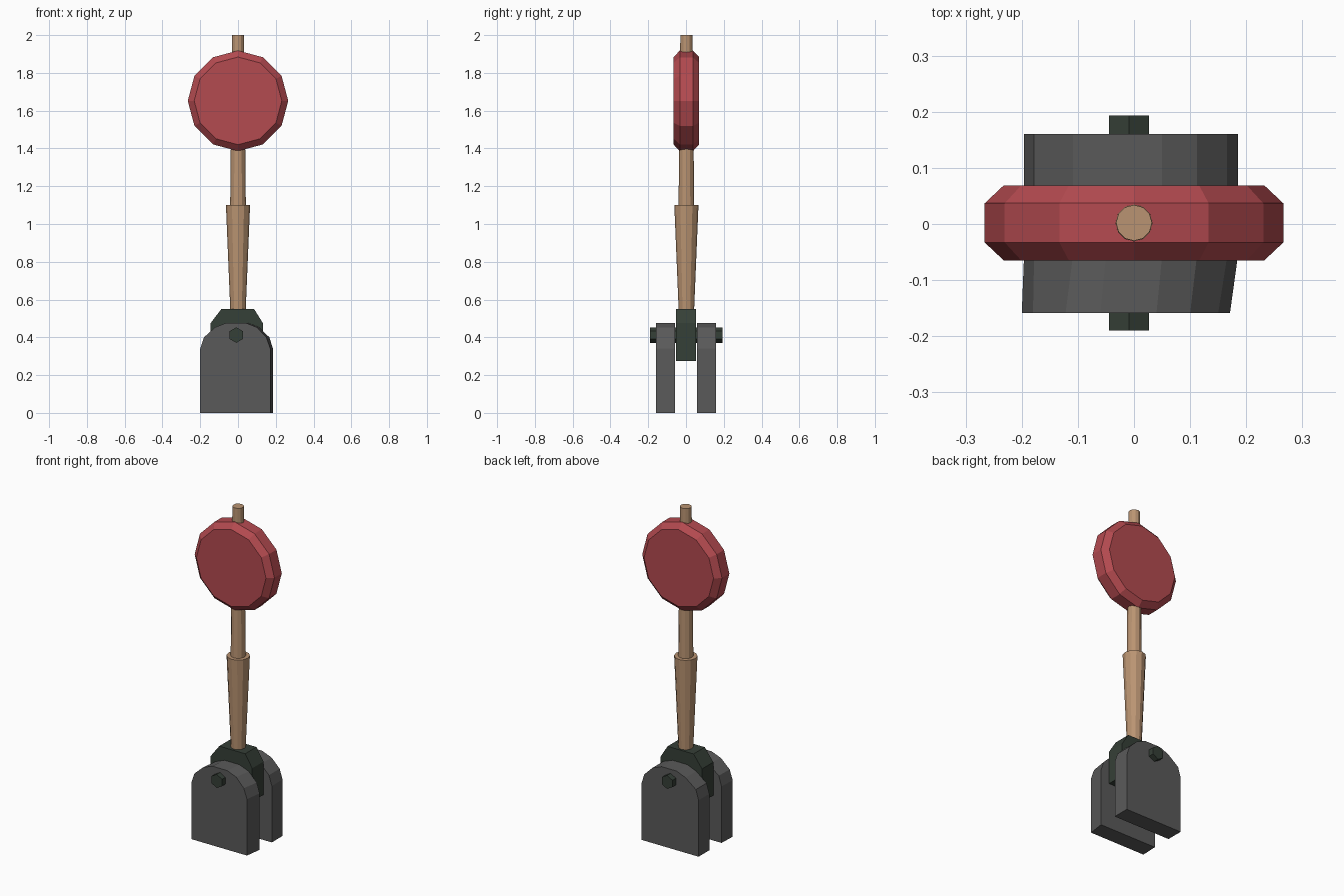
import bpy, bmesh, math
from mathutils import Vector

if "Cube" in bpy.data.objects:
    bpy.data.objects.remove(bpy.data.objects["Cube"])


def material(name, rgb):
    m = bpy.data.materials.new(name)
    m.diffuse_color = (*rgb, 1)
    m.use_nodes = True
    m.node_tree.nodes["Principled BSDF"].inputs["Base Color"].default_value = m.diffuse_color
    return m


RED = material("red paint", (0.456, 0.069, 0.080))
WOOD = material("tan wood", (0.49, 0.295, 0.168))
GREY = material("grey metal", (0.102, 0.102, 0.102))
GREEN = material("dark green metal", (0.036, 0.050, 0.038))


def loft(name, rings, mat):
    """Join equal-length rings of points into one capped solid."""
    bm = bmesh.new()
    loops = [[bm.verts.new(p) for p in ring] for ring in rings]
    n = len(loops[0])
    for a, b in zip(loops, loops[1:]):
        for i in range(n):
            j = (i + 1) % n
            bm.faces.new((a[i], a[j], b[j], b[i]))
    bm.faces.new(loops[0])
    bm.faces.new(loops[-1])
    bmesh.ops.recalc_face_normals(bm, faces=bm.faces)
    me = bpy.data.meshes.new(name)
    bm.to_mesh(me)
    bm.free()
    me.materials.append(mat)
    ob = bpy.data.objects.new(name, me)
    bpy.context.collection.objects.link(ob)
    return ob


def circle(r, n, centre, axis, phase=0.0):
    pts = []
    for i in range(n):
        a = phase + 2 * math.pi * i / n
        u, v = r * math.cos(a), r * math.sin(a)
        off = (u, v, 0) if axis == "z" else (u, 0, v)
        pts.append(Vector(centre) + Vector(off))
    return pts


def extrude_y(profile, y):
    return [(x, y, z) for x, z in profile]


# Bevelled twelve-sided disc
loft("disc", [circle(r, 12, (0, y, 1.652), "y")
              for y, r in ((-0.065, 0.232), (-0.033, 0.266),
                           (0.037, 0.266), (0.069, 0.232))], RED)

# Lever rod and tapered grip
loft("lever_rod", [circle(r, 12, (0, 0.002, z), "z")
                   for z, r in ((1.05, 0.042), (2.0, 0.032))], WOOD)
loft("grip", [circle(r, 12, (0, 0.002, z), "z")
              for z, r in ((0.50, 0.039), (1.10, 0.064))], WOOD)

# Pivot block between the plates
block = [(-0.145, 0.275), (-0.145, 0.475), (-0.088, 0.55),
         (0.085, 0.55), (0.132, 0.475), (0.132, 0.275)]
loft("pivot_block", [extrude_y(block, y) for y in (-0.053, 0.054)], GREEN)

# Hexagonal pivot pin
loft("pivot_pin", [circle(0.041, 6, (-0.009, y, 0.412), "y", math.pi / 2)
                   for y in (-0.19, 0.193)], GREEN)

# Rounded side plates; the front one narrows towards its outer face
heights = (0, 0.34, 0.40, 0.453, 0.477, 0.477, 0.453, 0.40, 0.34, 0)
regular = (-0.196, -0.196, -0.178, -0.109, -0.05,
           0.05, 0.112, 0.166, 0.185, 0.185)
narrow = (-0.2, -0.2, -0.18, -0.122, -0.06,
          0.04, 0.1, 0.15, 0.171, 0.171)
loft("back_plate", [extrude_y(list(zip(regular, heights)), y)
                    for y in (0.058, 0.16)], GREY)
loft("front_plate", [extrude_y(list(zip(regular, heights)), -0.058),
                     extrude_y(list(zip(narrow, heights)), -0.159)], GREY)
